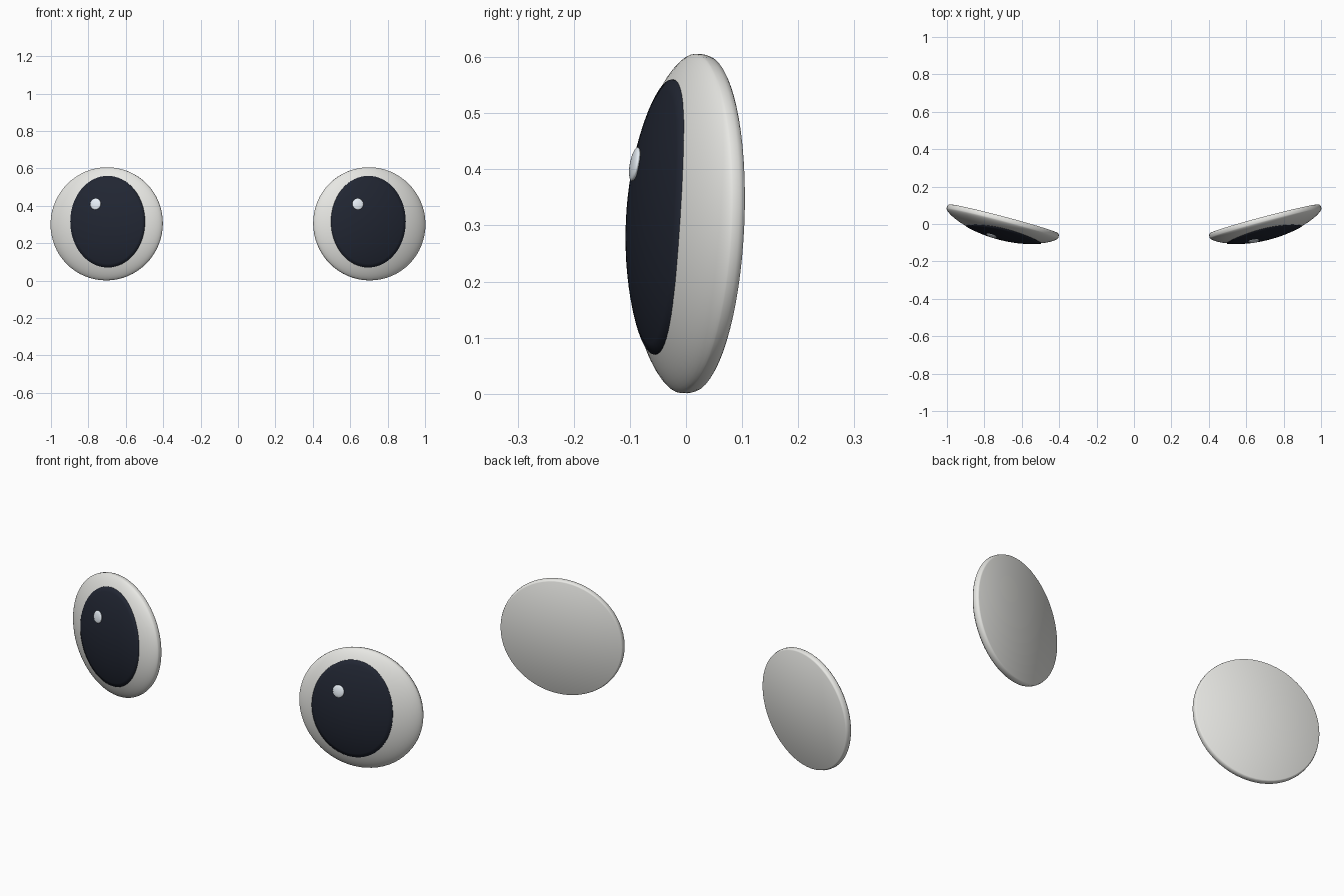
import bpy, bmesh
from math import sin, cos, pi, radians
from mathutils import Vector, Matrix
from mathutils.bvhtree import BVHTree

if "Cube" in bpy.data.objects:
    bpy.data.objects.remove(bpy.data.objects["Cube"])

SEG = 64


def material(name, rgb):
    m = bpy.data.materials.new(name)
    m.diffuse_color = (*rgb, 1)
    m.use_nodes = True
    m.node_tree.nodes["Principled BSDF"].inputs["Base Color"].default_value = m.diffuse_color
    return m


WHITE = material("eye_white", (0.80, 0.80, 0.77))
DARK = material("pupil_dark", (0.015, 0.019, 0.032))
GLINT = material("glint", (0.80, 0.86, 0.92))


def skin(name, rings, mat, cap_start=None, cap_end=None):
    """Bridge rings of points, closing each end with a fan when a centre is given."""
    bm = bmesh.new()
    vs = [[bm.verts.new(p) for p in ring] for ring in rings]
    for a, b in zip(vs, vs[1:]):
        for i in range(SEG):
            j = (i + 1) % SEG
            bm.faces.new((a[i], a[j], b[j], b[i]))
    for centre, ring in ((cap_start, vs[0]), (cap_end, vs[-1])):
        if centre is not None:
            c = bm.verts.new(centre)
            for i in range(SEG):
                bm.faces.new((c, ring[i], ring[(i + 1) % SEG]))
    bmesh.ops.recalc_face_normals(bm, faces=bm.faces)
    if sum((f.normal.y * f.calc_area() for f in bm.faces)) > 1e-3:
        bmesh.ops.reverse_faces(bm, faces=bm.faces)
    me = bpy.data.meshes.new(name)
    bm.to_mesh(me)
    bm.free()
    me.shade_smooth()
    me.materials.append(mat)
    ob = bpy.data.objects.new(name, me)
    bpy.context.collection.objects.link(ob)
    return ob


def eye(side, label):
    # Domed disc: flat back, thin rounded rim, bulging front
    place = (Matrix.Translation((0.6975, 0.027, 0.3025))
             @ Matrix.Rotation(radians(14.8), 4, 'Z')
             @ Matrix.Rotation(radians(-2.5), 4, 'X'))

    def at(x, y, z):
        p = place @ Vector((x, y, z))
        p.x *= side
        return p

    profile = [(0.975, 0.0), (0.99, 0.003), (1.0, 0.012)]
    for k in range(20):
        s = cos(pi / 2 * k / 20)
        profile.append((s, 0.024 + 0.086 * (1 - s * s) ** 0.7))
    rings = [[at(0.309 * r * cos(2 * pi * i / SEG), -d, 0.3025 * r * sin(2 * pi * i / SEG))
              for i in range(SEG)] for r, d in profile]
    ball = skin(label + "_eye_white", rings, WHITE, at(0, 0, 0), at(0, -0.11, 0))
    tree = BVHTree.FromPolygons([v.co for v in ball.data.vertices],
                                [p.vertices for p in ball.data.polygons])

    def front(x, z):
        return tree.ray_cast(Vector((x, -1, z)), Vector((0, 1, 0)))

    # Oval pupil laid over the dome
    def on_dome(r, a, lift):
        x, z = side * 0.697 + 0.2 * r * cos(a), 0.315 + 0.245 * r * sin(a)
        return front(x, z)[0] - Vector((0, lift, 0))

    rings = [[on_dome(r, 2 * pi * i / SEG, lift) for i in range(SEG)]
             for r, lift in [(1, -0.003), (1, 0.003)] + [(k / 12, 0.003) for k in range(11, 0, -1)]]
    skin(label + "_pupil", rings, DARK, None, on_dome(0, 0, 0.003))

    # Small glint, on the same side of both pupils
    hit, normal = front(side * 0.70 - 0.06, 0.408)[:2]
    if normal.y > 0:
        normal = -normal
    bpy.ops.mesh.primitive_uv_sphere_add(segments=20, ring_count=12, radius=1)
    ob = bpy.context.object
    ob.name = label + "_glint"
    ob.matrix_world = (Matrix.Translation(hit + normal * 0.006)
                       @ normal.to_track_quat('Z', 'Y').to_matrix().to_4x4()
                       @ Matrix.Diagonal((0.03, 0.031, 0.008, 1)))
    ob.data.shade_smooth()
    ob.data.materials.append(GLINT)


eye(1, "right")
eye(-1, "left")
